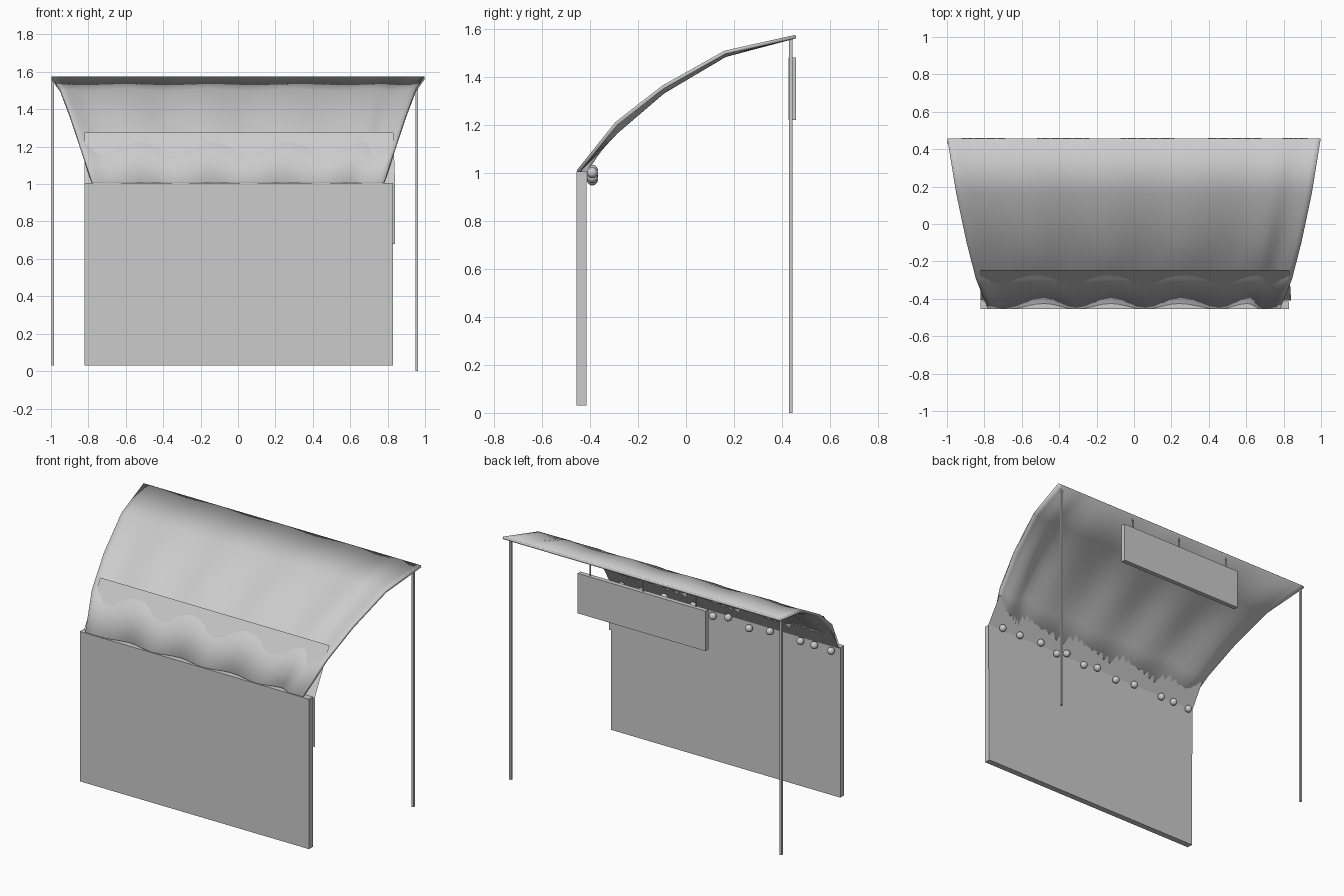
import bpy, math

cube = bpy.data.objects.get("Cube")
if cube:
    bpy.data.objects.remove(cube, do_unlink=True)

grey = bpy.data.materials.new("plain grey")
grey.use_nodes = True
colour = (0.6, 0.6, 0.6, 1)
grey.diffuse_color = colour
grey.node_tree.nodes["Principled BSDF"].inputs["Base Color"].default_value = colour


def add_mesh(name, verts, faces):
    mesh = bpy.data.meshes.new(name)
    mesh.from_pydata(verts, [], faces)
    mesh.materials.append(grey)
    obj = bpy.data.objects.new(name, mesh)
    bpy.context.collection.objects.link(obj)
    return obj


def grid_faces(rows, cols):
    return [(r * cols + c, r * cols + c + 1, (r + 1) * cols + c + 1, (r + 1) * cols + c)
            for r in range(rows - 1) for c in range(cols - 1)]


def box(name, low, high):
    bpy.ops.mesh.primitive_cube_add(size=1, location=[(a + b) / 2 for a, b in zip(low, high)])
    obj = bpy.context.object
    obj.name = name
    obj.scale = [b - a for a, b in zip(low, high)]
    obj.data.materials.append(grey)
    return obj


def smooth(obj, angle):
    bpy.ops.object.select_all(action='DESELECT')
    obj.select_set(True)
    bpy.context.view_layer.objects.active = obj
    bpy.ops.object.shade_smooth_by_angle(angle=math.radians(angle))


# Front wall
box("front_wall", (-0.82, -0.455, 0.03), (0.83, -0.415, 1.005))

# Canopy: arched profile rows (y, z, half width, sag), rippled across its width
profile = [(-0.455, 1.01, 0.78, 0), (-0.295, 1.21, 0.845, 0.035), (-0.1, 1.362, 0.895, 0.02),
           (0.16, 1.508, 0.95, 0.012), (0.455, 1.574, 0.998, 0)]
knots = [-0.81, -0.7, -0.5, -0.32, -0.13, 0.06, 0.25, 0.47, 0.63, 0.71, 0.81]
steps = 4
columns = []
for i in range(len(knots) - 1):
    for s in range(steps):
        t = s / steps
        wave = 0.5 + 0.5 * math.cos(math.pi * (i + t))
        columns.append(((knots[i] + t * (knots[i + 1] - knots[i])) / 0.81, wave))
columns.append((1, 1))

verts = []
for r, (y, z, half, sag) in enumerate(profile):
    for u, wave in columns:
        notch = 0.03 * wave if r == 0 and abs(u) < 0.87 else 0
        verts.append((u * half, y + notch, z - sag * (1 - wave)))
canopy = add_mesh("canopy", verts, grid_faces(len(profile), len(columns)))
solid = canopy.modifiers.new("thickness", 'SOLIDIFY')
solid.thickness = 0.015
solid.offset = -1
smooth(canopy, 35)

# Cloth hanging behind the wall and rising under the canopy
cloth_path = [(-0.41, 0.68, 0.84), (-0.41, 1.0, 0.84), (-0.245, 1.275, 0.83)]
cloth = [(x, y, z) for y, z, right in cloth_path for x in (-0.82, right)]
add_mesh("hanging_cloth", cloth, grid_faces(len(cloth_path), 2))

# Rear posts
for name, x, foot in (("right_post", -0.99, 0.03), ("left_post", 0.955, 0)):
    box(name, (x - 0.007, 0.429, foot), (x + 0.007, 0.443, 1.56))

# Hanging sign with three hangers
box("sign_board", (-0.46, 0.427, 1.22), (0.46, 0.457, 1.48))
for x in (-0.38, 0, 0.38):
    box("sign_hanger", (x - 0.003, 0.437, 1.47), (x + 0.003, 0.443, 1.565))

# Light bulbs along the top of the wall
bulbs = [(0.74, 1.0), (0.6, 1.0), (0.43, 1.01), (0.3, 0.98), (0.22, 1.01), (0.08, 0.98),
         (-0.03, 1.0), (-0.18, 0.97), (-0.33, 0.99), (-0.55, 0.985), (-0.65, 0.985), (-0.77, 0.98)]
for x, z in bulbs:
    bpy.ops.mesh.primitive_uv_sphere_add(segments=16, ring_count=10, radius=0.023, location=(x, -0.39, z))
    bulb = bpy.context.object
    bulb.name = "light_bulb"
    bulb.data.materials.append(grey)
    smooth(bulb, 60)
